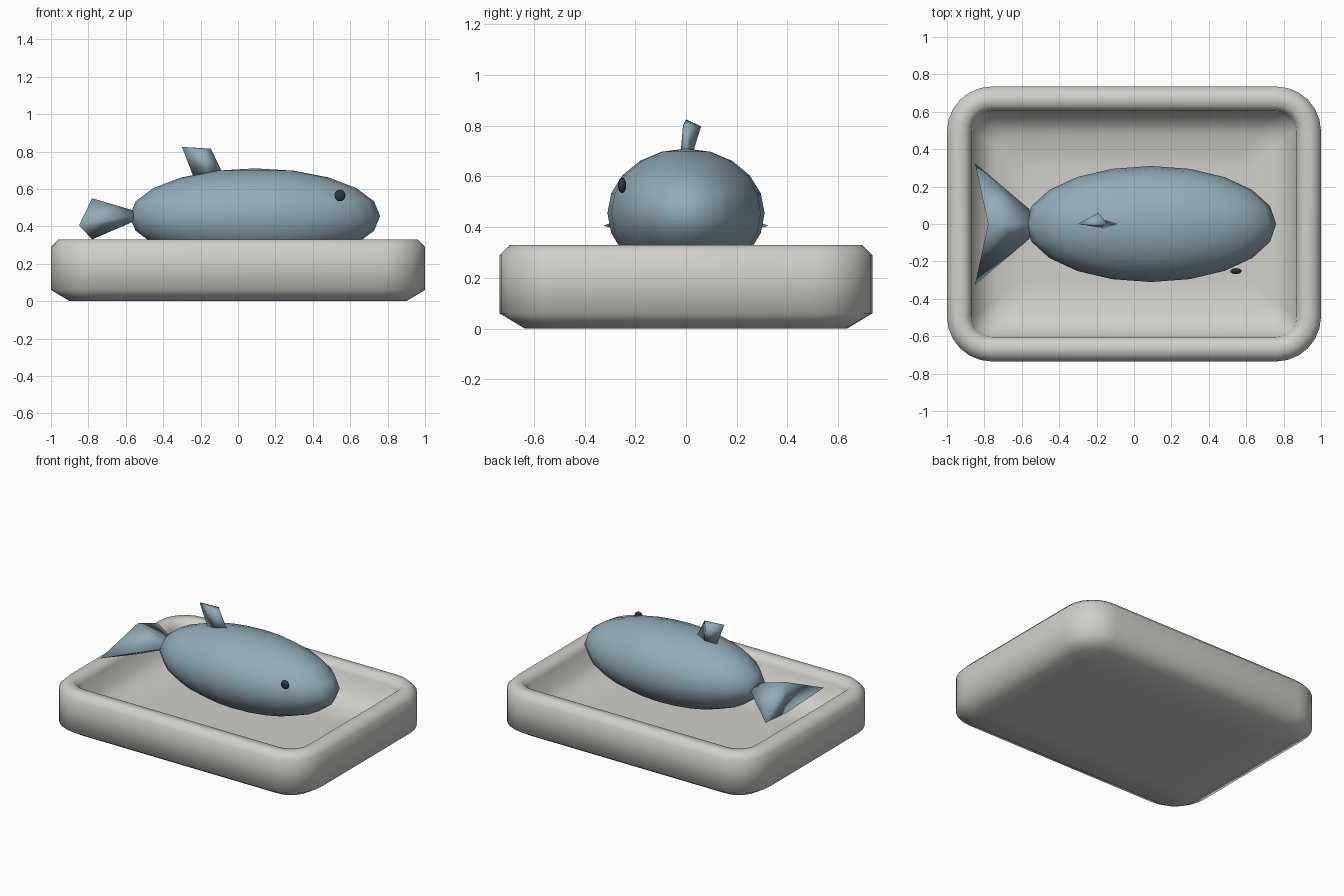
import bpy
import bmesh
from math import sin, cos, pi

cube = bpy.data.objects.get("Cube")
if cube:
    bpy.data.objects.remove(cube, do_unlink=True)


def material(name, rgb):
    m = bpy.data.materials.new(name)
    m.use_nodes = True
    m.diffuse_color = (*rgb, 1)
    m.node_tree.nodes["Principled BSDF"].inputs["Base Color"].default_value = (*rgb, 1)
    return m


glaze = material("pale grey glaze", (0.63, 0.62, 0.59))
blue = material("slate blue skin", (0.29, 0.41, 0.48))
black = material("dark eye", (0.025, 0.04, 0.05))


def finish(name, bm, mat):
    bmesh.ops.recalc_face_normals(bm, faces=bm.faces)
    mesh = bpy.data.meshes.new(name)
    bm.to_mesh(mesh)
    bm.free()
    mesh.materials.append(mat)
    mesh.shade_smooth()
    obj = bpy.data.objects.new(name, mesh)
    bpy.context.collection.objects.link(obj)
    return obj


def loft(name, rings, mat):
    """Skin a list of equal-length point loops and cap both ends."""
    bm = bmesh.new()
    loops = [[bm.verts.new(p) for p in ring] for ring in rings]
    n = len(loops[0])
    for a, b in zip(loops, loops[1:]):
        for i in range(n):
            j = (i + 1) % n
            bm.faces.new((a[i], a[j], b[j], b[i]))
    bm.faces.new(loops[0])
    bm.faces.new(loops[-1])
    return finish(name, bm, mat)


def ellipsoid(name, centre, radii, segments, rings, mat):
    bm = bmesh.new()
    bmesh.ops.create_uvsphere(bm, u_segments=segments, v_segments=rings, radius=1)
    bmesh.ops.scale(bm, vec=radii, verts=bm.verts)
    obj = finish(name, bm, mat)
    obj.location = centre
    return obj


def rounded_rect(inset, z, steps=6):
    """Tray outline moved inwards by inset, at height z."""
    r = max(0.24 - inset, 0.07)
    hx, hy = 1 - inset - r, 0.735 - inset - r
    points = []
    for k, (sx, sy) in enumerate([(1, 1), (-1, 1), (-1, -1), (1, -1)]):
        for i in range(steps + 1):
            a = (k + i / steps) * pi / 2
            points.append((sx * hx + r * cos(a), sy * hy + r * sin(a), z))
    return points


# Tray: outside, rim, inner wall and floor as (inset, height)
tray_profile = [(0.3, 0), (0.1, 0), (0, 0.06), (0, 0.29), (0.04, 0.33),
                (0.1, 0.33), (0.13, 0.29), (0.15, 0.18), (0.26, 0.11), (0.45, 0.11)]
loft("tray", [rounded_rect(d, z) for d, z in tray_profile], glaze)

# Fish body and its single eye
ellipsoid("fish_body", (0.09, 0, 0.455), (0.67, 0.31, 0.255), 20, 10, blue)
ellipsoid("eye", (0.545, -0.252, 0.565), (0.031, 0.016, 0.031), 10, 8, black)

# Tail: narrow root opening into a wide notched fork
tail_root = [(-0.56, 0, 0.485), (-0.56, 0.08, 0.455), (-0.56, 0, 0.425), (-0.56, -0.08, 0.455)]
tail_end = [(-0.78, 0, 0.55), (-0.85, 0.325, 0.405), (-0.78, 0, 0.33), (-0.85, -0.325, 0.405)]
loft("tail_fin", [tail_root, tail_end], blue)

# Back fin: thin diamond section, leaning towards the tail
fin_root = [(-0.24, 0, 0.67), (-0.16, 0.022, 0.68), (-0.085, 0, 0.69), (-0.16, -0.022, 0.68)]
fin_tip = [(-0.3, 0, 0.825), (-0.19, 0.06, 0.797), (-0.145, 0, 0.815), (-0.19, -0.012, 0.8)]
loft("back_fin", [fin_root, fin_tip], blue)
